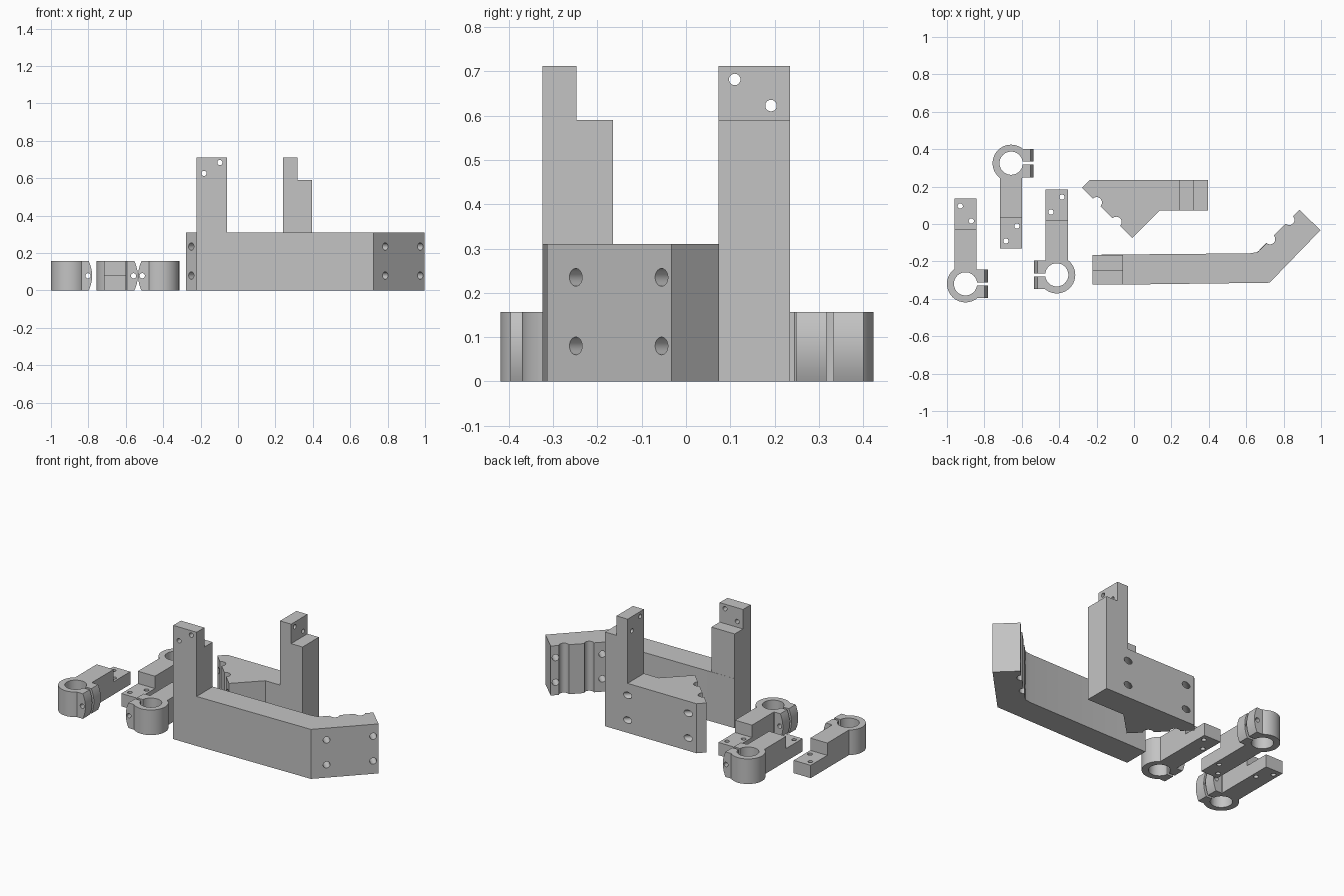
import bpy, bmesh, math
from mathutils import Vector, Matrix

if "Cube" in bpy.data.objects:
    bpy.data.objects.remove(bpy.data.objects["Cube"])

grey = bpy.data.materials.new("plain grey")
grey.diffuse_color = (0.55, 0.55, 0.55, 1)
grey.use_nodes = True
grey.node_tree.nodes["Principled BSDF"].inputs["Base Color"].default_value = grey.diffuse_color


def finish(name, bm):
    bmesh.ops.recalc_face_normals(bm, faces=bm.faces)
    me = bpy.data.meshes.new(name)
    bm.to_mesh(me)
    bm.free()
    me.materials.append(grey)
    ob = bpy.data.objects.new(name, me)
    bpy.context.collection.objects.link(ob)
    return ob


def prism(name, points, axis, lo, hi):
    """Extrude a 2D outline along z (points x,y), y (points x,z) or x (points y,z)."""
    place = {"z": lambda a, b, h: (a, b, h),
             "y": lambda a, b, h: (a, h, b),
             "x": lambda a, b, h: (h, a, b)}[axis]
    bm = bmesh.new()
    face = bm.faces.new([bm.verts.new(place(a, b, lo)) for a, b in points])
    new = bmesh.ops.extrude_face_region(bm, geom=[face])["geom"]
    shift = Vector(place(0, 0, hi - lo))
    bmesh.ops.translate(bm, verts=[v for v in new if isinstance(v, bmesh.types.BMVert)], vec=shift)
    return finish(name, bm)


def box(name, x0, x1, y0, y1, z0, z1):
    return prism(name, [(x0, y0), (x1, y0), (x1, y1), (x0, y1)], "z", z0, z1)


def rod(name, start, end, r, sides=32):
    start, end = Vector(start), Vector(end)
    d = end - start
    bm = bmesh.new()
    bmesh.ops.create_cone(bm, cap_ends=True, segments=sides, radius1=r, radius2=r, depth=d.length)
    turn = d.to_track_quat("Z", "Y").to_matrix().to_4x4()
    bmesh.ops.transform(bm, verts=bm.verts, matrix=Matrix.Translation((start + end) / 2) @ turn)
    return finish(name, bm)


def combine(ob, tools, operation):
    bpy.context.view_layer.objects.active = ob
    for tool in tools:
        mod = ob.modifiers.new("combine", "BOOLEAN")
        mod.operation, mod.object, mod.solver = operation, tool, "EXACT"
        bpy.ops.object.modifier_apply(modifier=mod.name)
        bpy.data.objects.remove(tool)


def smooth(ob):
    bpy.ops.object.select_all(action="DESELECT")
    ob.select_set(True)
    bpy.context.view_layer.objects.active = ob
    bpy.ops.object.shade_smooth_by_angle(angle=math.radians(30))


BASE, STEP, TOP = 0.31, 0.59, 0.712
SCREW_Z = (0.08, 0.235)

# Long bracket: bent bar with a stepped post on its left end
long_bracket = prism("long_bracket", [
    (-0.222, -0.324), (-0.06, -0.324), (0.725, -0.314), (0.997, -0.033), (0.885, 0.075),
    (0.66, -0.15), (0.618, -0.157), (-0.06, -0.163), (-0.222, -0.165)], "z", 0, BASE)
post = prism("post", [(-0.324, 0.1), (-0.165, 0.1), (-0.165, STEP), (-0.247, STEP),
                      (-0.247, TOP), (-0.324, TOP)], "x", -0.222, -0.06)
combine(long_bracket, [post], "UNION")
holes = [rod("hole", (x, -0.4, z), (x, -0.1, z), 0.014) for x, z in ((-0.182, 0.626), (-0.097, 0.684))]
holes += [rod("groove", (x, x - 0.808, -0.1), (x, x - 0.808, 0.5), 0.028) for x in (0.727, 0.83)]
holes += [rod("screw", (x + 0.1, y - 0.1, z), (x - 0.22, y + 0.22, z), 0.02)
          for x, y in ((0.787, -0.248), (0.975, -0.055)) for z in SCREW_Z]
combine(long_bracket, holes, "DIFFERENCE")
smooth(long_bracket)

# Wedge bracket: angled block with a stepped post on its right end
wedge_bracket = prism("wedge_bracket", [
    (-0.278, 0.193), (-0.238, 0.235), (0.396, 0.235), (0.396, 0.073),
    (0.138, 0.073), (-0.01, -0.075)], "z", 0, BASE)
post = prism("post", [(0.24, 0.1), (0.396, 0.1), (0.396, STEP), (0.317, STEP),
                      (0.317, TOP), (0.24, TOP)], "y", 0.073, 0.235)
combine(wedge_bracket, [post], "UNION")
holes = [rod("hole", (0.1, y, z), (0.5, y, z), 0.013) for y, z in ((0.11, 0.682), (0.192, 0.623))]
holes += [rod("groove", (x, -0.085 - x, -0.1), (x, -0.085 - x, 0.5), 0.029) for x in (-0.2, -0.095)]
holes += [rod("screw", (x - 0.1, y - 0.1, z), (x + 0.4, y + 0.4, z), 0.02)
          for x, y in ((-0.25, 0.165), (-0.04, -0.045)) for z in SCREW_Z]
combine(wedge_bracket, holes, "DIFFERENCE")
smooth(wedge_bracket)


# Ring clamps: split ring, stepped arm and rounded pinch lug
def clamp(name, cx, cy, sx, sy):
    h = 0.157
    ob = rod(name, (0, 0, 0), (0, 0, h), 0.099, 64)
    arm = prism("arm", [(0, 0), (0.457, 0), (0.457, 0.08), (0.293, 0.08), (0.293, h), (0, h)],
                "x", -0.059, 0.059)
    arc = [(0.103 + 0.018 * (1 - t * t), h / 2 * (1 + t)) for t in [i / 8 - 1 for i in range(17)]]
    lug = prism("lug", [(0, 0)] + arc + [(0, h)], "y", -0.076, 0.076)
    combine(ob, [arm, lug], "UNION")
    cuts = [rod("bore", (0, 0, -0.1), (0, 0, 0.3), 0.062, 48),
            box("slit", 0, 0.2, -0.008, 0.008, -0.1, 0.3),
            rod("pinch", (0.099, -0.2, h / 2), (0.099, 0.2, h / 2), 0.014)]
    cuts += [rod("hole", (x, y, -0.1), (x, y, 0.2), 0.014) for x, y in ((-0.028, 0.416), (0.031, 0.336))]
    combine(ob, cuts, "DIFFERENCE")
    ob.data.transform(Matrix.Translation((cx, cy, 0)) @ Matrix.Diagonal((sx, sy, 1, 1)))
    if sx * sy < 0:
        ob.data.flip_normals()
    smooth(ob)


clamp("left_clamp", -0.901, -0.32, 1, 1)
clamp("rear_clamp", -0.657, 0.325, 1, -1)
clamp("inner_clamp", -0.413, -0.272, -1, 1)
